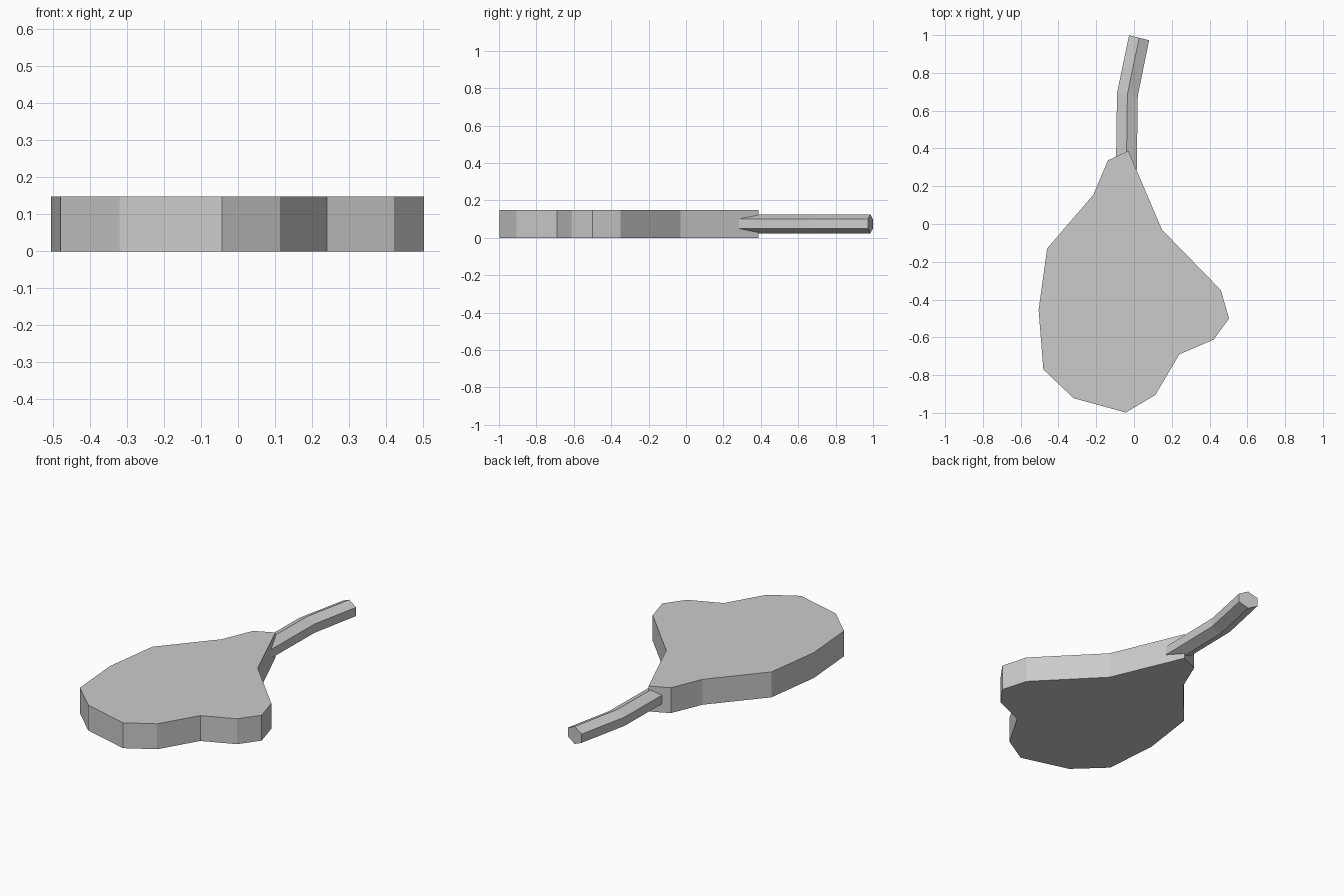
import bpy, bmesh
from math import sin, cos, pi
from mathutils import Vector

if "Cube" in bpy.data.objects:
    bpy.data.objects.remove(bpy.data.objects["Cube"])


def make_object(name, bm):
    bmesh.ops.recalc_face_normals(bm, faces=bm.faces)
    mesh = bpy.data.meshes.new(name)
    bm.to_mesh(mesh)
    bm.free()
    obj = bpy.data.objects.new(name, mesh)
    bpy.context.collection.objects.link(obj)
    return obj


# Flat lobed slab, extruded from its outline
outline = [(-0.03, 0.387), (0.148, -0.03), (0.46, -0.35), (0.503, -0.50),
           (0.422, -0.612), (0.24, -0.69), (0.113, -0.905), (-0.043, -0.998),
           (-0.32, -0.922), (-0.48, -0.77), (-0.505, -0.455), (-0.46, -0.13),
           (-0.215, 0.155), (-0.138, 0.337)]
bm = bmesh.new()
face = bm.faces.new([bm.verts.new((x, y, 0)) for x, y in outline])
top = bmesh.ops.extrude_face_region(bm, geom=[face])["geom"]
bmesh.ops.translate(bm, vec=(0, 0, 0.148),
                    verts=[v for v in top if isinstance(v, bmesh.types.BMVert)])
make_object("slab_body", bm)

# Bent six-sided stem: (ring centre, half-width vector towards the right)
sections = [((-0.041, 0.25), (0.055, 0.0)),
            ((-0.035, 0.686), (0.055, -0.008)),
            ((0.027, 0.986), (0.053, -0.013))]
bm = bmesh.new()
rings = []
for (cx, cy), (wx, wy) in sections:
    ring = []
    for i in range(6):
        a = pi / 2 + i * pi / 3
        side = cos(a) / cos(pi / 6)
        ring.append(bm.verts.new(Vector((cx + wx * side, cy + wy * side,
                                         0.075 + 0.051 * sin(a)))))
    rings.append(ring)
for lower, upper in zip(rings, rings[1:]):
    for i in range(6):
        j = (i + 1) % 6
        bm.faces.new((lower[i], lower[j], upper[j], upper[i]))
bm.faces.new(rings[0])
bm.faces.new(rings[-1])
make_object("stem", bm)
